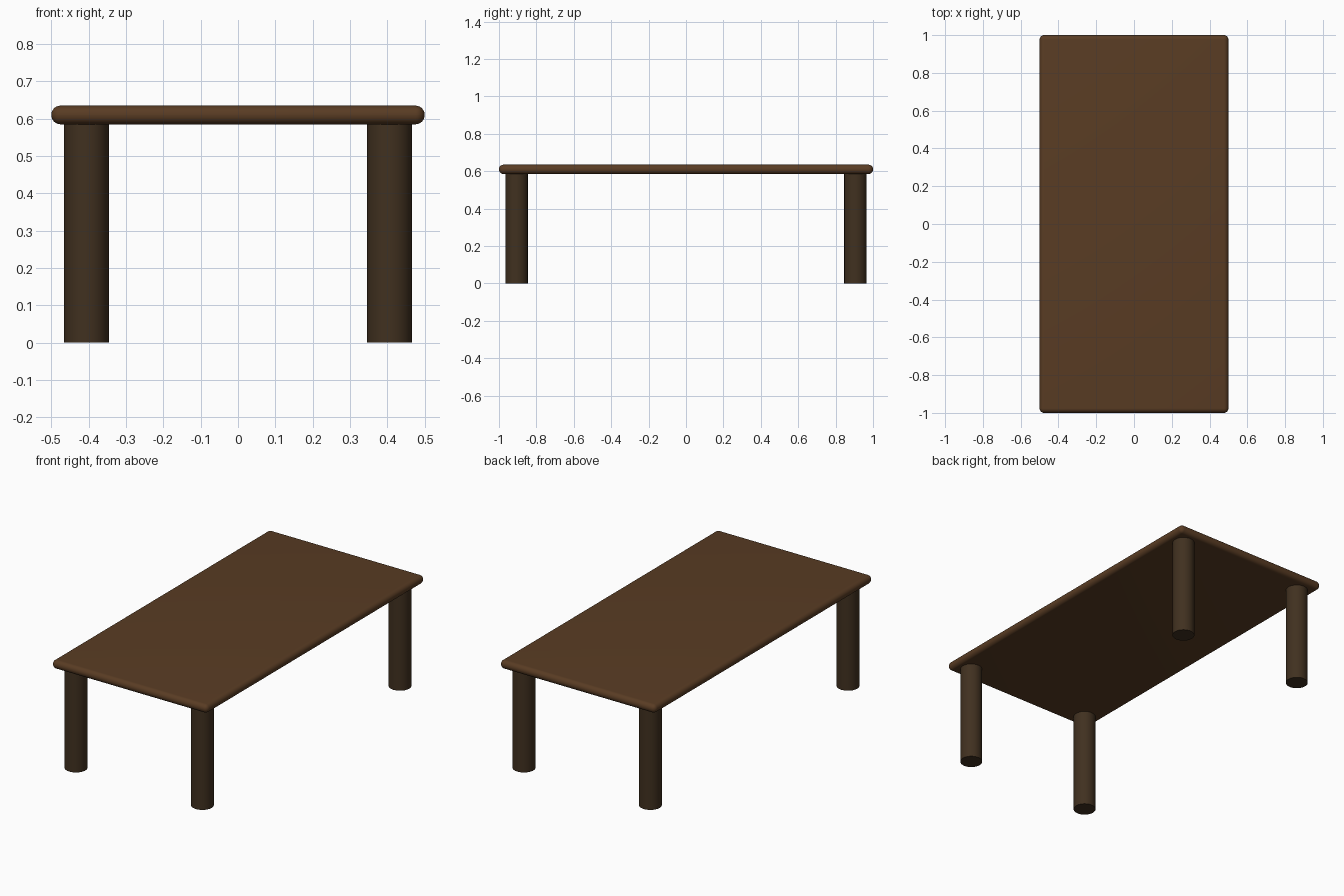
import bpy

if "Cube" in bpy.data.objects:
    bpy.data.objects.remove(bpy.data.objects["Cube"])

TOP_Z, THICK = 0.635, 0.05
LEG_X, LEG_Y, LEG_R = 0.406, 0.906, 0.06


def material(name, rgb):
    mat = bpy.data.materials.new(name)
    mat.diffuse_color = (*rgb, 1)
    mat.use_nodes = True
    mat.node_tree.nodes["Principled BSDF"].inputs["Base Color"].default_value = mat.diffuse_color
    return mat


def finish(obj, name, mat):
    obj.name = name
    obj.data.materials.append(mat)
    bpy.ops.object.shade_smooth_by_angle()


top_wood = material("top_wood", (0.10, 0.045, 0.017))
leg_wood = material("leg_wood", (0.052, 0.030, 0.014))

# Tabletop slab with fully rounded edges
bpy.ops.mesh.primitive_cube_add(size=1, location=(0, 0, TOP_Z - THICK / 2))
top = bpy.context.object
top.scale = (1, 2, THICK)
bpy.ops.object.transform_apply(location=False, rotation=False, scale=True)
bevel = top.modifiers.new("rounded_edge", 'BEVEL')
bevel.width = THICK / 2 - 0.0005
bevel.segments = 8
bpy.ops.object.modifier_apply(modifier=bevel.name)
finish(top, "tabletop", top_wood)

# Four round legs
leg_h = TOP_Z - THICK
for side, sx in (("left", -1), ("right", 1)):
    for end, sy in (("front", -1), ("back", 1)):
        bpy.ops.mesh.primitive_cylinder_add(
            vertices=48, radius=LEG_R, depth=leg_h,
            location=(sx * LEG_X, sy * LEG_Y, leg_h / 2))
        finish(bpy.context.object, f"{end}_{side}_leg", leg_wood)
